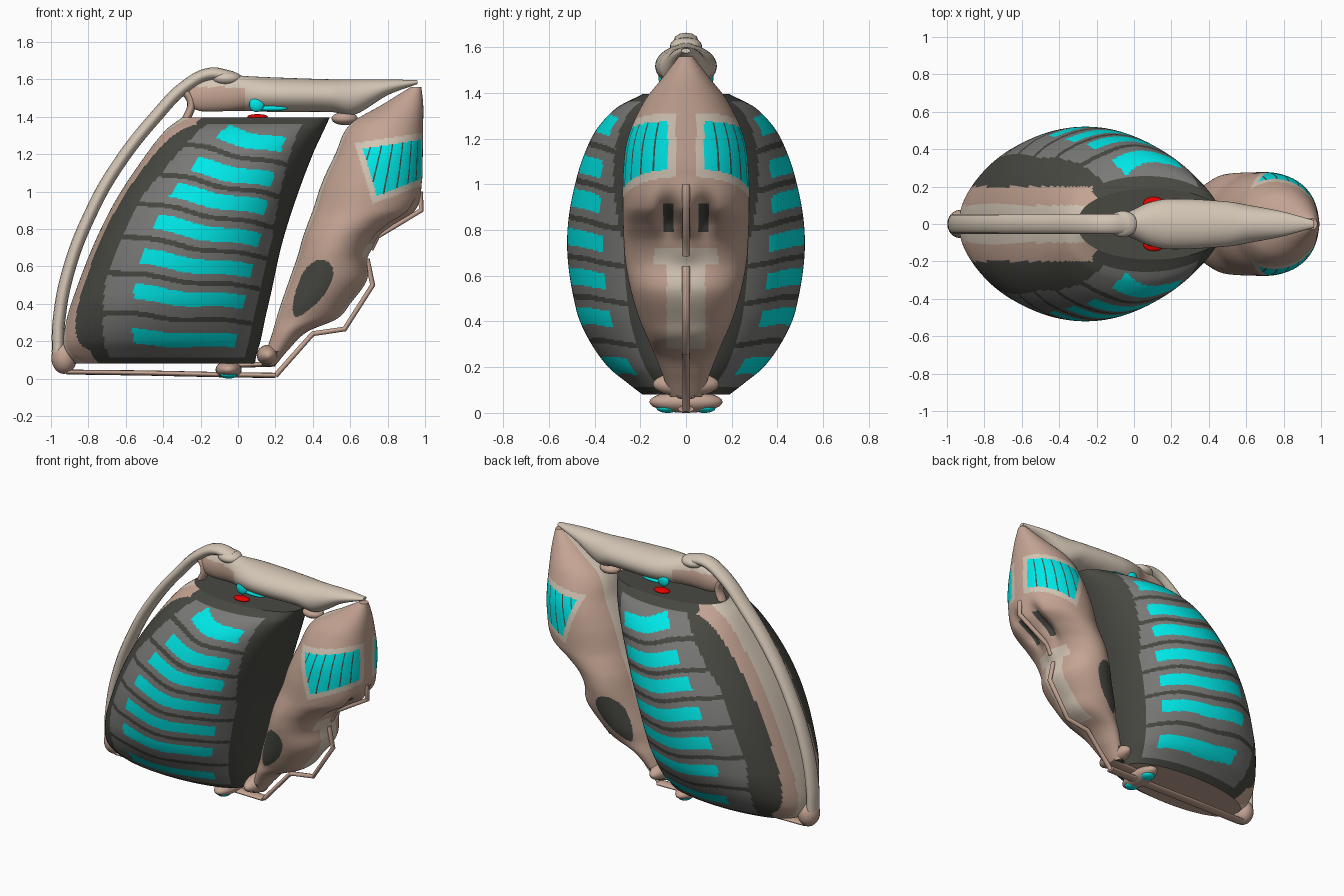
import bpy, bmesh, math
from mathutils import Vector

if "Cube" in bpy.data.objects:
    bpy.data.objects.remove(bpy.data.objects["Cube"])


def material(name, rgb):
    m = bpy.data.materials.new(name)
    m.use_nodes = True
    m.diffuse_color = (*rgb, 1)
    m.node_tree.nodes["Principled BSDF"].inputs["Base Color"].default_value = (*rgb, 1)
    m.node_tree.nodes["Principled BSDF"].inputs["Roughness"].default_value = 0.7
    return m


MATS = [material("skin pink", (0.55, 0.37, 0.29)), material("pale beige", (0.65, 0.56, 0.46)),
        material("dark grey", (0.065, 0.065, 0.055)), material("mid grey", (0.19, 0.19, 0.185)),
        material("cyan", (0.0, 0.8, 0.8)), material("red", (0.9, 0.0, 0.0))]
PINK, BEIGE, DARK, GREY, CYAN, RED = range(6)


def sample(rows, t):
    """Smooth interpolation through rows of (t, low, high, half width)."""
    i = max(k for k in range(len(rows) - 1) if rows[k][0] <= t + 1e-9)
    a, b = rows[i], rows[i + 1]
    h = b[0] - a[0]
    f = (t - a[0]) / h

    def slope(k, c):
        p, q = rows[max(k - 1, 0)], rows[min(k + 1, len(rows) - 1)]
        return (q[c] - p[c]) / (q[0] - p[0]) * h

    return [(2*f**3 - 3*f*f + 1) * a[c] + (f**3 - 2*f*f + f) * slope(i, c)
            + (3*f*f - 2*f**3) * b[c] + (f**3 - f*f) * slope(i + 1, c) for c in (1, 2, 3)]


def loft(name, rows, nu, nv, rule, power=1.0, along_x=False, shape=None):
    """Closed skin over oval sections stacked along z (or x)."""
    bm = bmesh.new()
    t0, t1 = rows[0][0], rows[-1][0]
    rings = []
    for j in range(nv + 1):
        t = t0 + (t1 - t0) * j / nv
        lo, hi, w = sample(rows, t)
        ring = []
        for i in range(nu):
            th = 2 * math.pi * i / nu
            s = math.sin(th)
            a = (lo + hi) / 2 - (hi - lo) / 2 * math.cos(th)
            y = math.copysign(abs(s) ** power, s) * w
            co = Vector((t, y, a) if along_x else (a, y, t))
            if shape:
                co = shape(co, math.cos(th))
            ring.append(bm.verts.new(co))
        rings.append(ring)
    for r, q in zip(rings, rings[1:]):
        for i in range(nu):
            k = (i + 1) % nu
            bm.faces.new((r[i], r[k], q[k], q[i])).smooth = True
    bm.faces.new(rings[0])
    bm.faces.new(rings[-1])
    bmesh.ops.recalc_face_normals(bm, faces=bm.faces)
    for f in bm.faces:
        c = f.calc_center_median()
        lo, hi, w = sample(rows, min(max(c.x if along_x else c.z, t0), t1))
        f.material_index = rule(c, (c.x - lo) / (hi - lo), len(f.verts) > 4)
    me = bpy.data.meshes.new(name)
    bm.to_mesh(me)
    bm.free()
    for m in MATS:
        me.materials.append(m)
    ob = bpy.data.objects.new(name, me)
    bpy.context.collection.objects.link(ob)


def rail(name, pts, depth, wide, mat, smooth=True):
    """Tube through (x, z) points, widened across y."""
    cu = bpy.data.curves.new(name, "CURVE")
    cu.dimensions = "3D"
    cu.bevel_depth = depth
    cu.bevel_resolution = 4
    cu.use_fill_caps = True
    sp = cu.splines.new("BEZIER" if smooth else "POLY")
    target = sp.bezier_points if smooth else sp.points
    target.add(len(pts) - 1)
    for p, (x, z) in zip(target, pts):
        if smooth:
            p.co = (x, 0, z)
            p.handle_left_type = p.handle_right_type = "AUTO"
        else:
            p.co = (x, 0, z, 1)
    cu.materials.append(MATS[mat])
    ob = bpy.data.objects.new(name, cu)
    ob.scale.y = wide
    bpy.context.collection.objects.link(ob)


def blob(name, pos, size, mat):
    bpy.ops.mesh.primitive_uv_sphere_add(segments=24, ring_count=14, location=pos)
    ob = bpy.context.object
    ob.name = name
    ob.scale = size
    ob.data.materials.append(MATS[mat])
    bpy.ops.object.shade_smooth()


# Striped lens-shaped body
STRIPES = (0.21, 0.43, 0.605, 0.78, 0.95, 1.095, 1.275)


def body_colour(c, u, cap):
    if cap:
        return PINK if c.z < 0.5 else DARK
    if abs(c.y) < 0.2 and (u < 0.13 or (c.z > 0.9 and c.x < -0.22)):
        return BEIGE if abs(c.y) < 0.1 else PINK
    bend = abs(c.z - 0.75)
    left = 0.13 + 0.22 * max(0, bend - 0.2)
    right = 0.94 - 0.17 * max(0, c.z - 0.75)
    if not left < u < right or not 0.11 < c.z < 1.365:
        return DARK
    s = c.z + 0.17 * min(1, c.z / 0.8) * (u - 0.6) + 0.008 * math.sin(14 * u)
    near = sorted(abs(s - k) for k in STRIPES)
    if near[0] < 0.038 and left + 0.15 < u < right - 0.06:
        return CYAN
    return DARK if near[1] - near[0] < 0.025 else GREY


loft("striped_body",
     [(0.08, -0.875, 0.09, 0.19), (0.13, -0.92, 0.1, 0.255), (0.2, -0.935, 0.12, 0.34),
      (0.32, -0.915, 0.145, 0.425), (0.45, -0.875, 0.175, 0.48), (0.72, -0.77, 0.235, 0.52),
      (0.96, -0.65, 0.31, 0.495), (1.2, -0.49, 0.4, 0.415), (1.33, -0.385, 0.46, 0.31),
      (1.395, -0.3, 0.49, 0.19)], 192, 200, body_colour, 0.86)


# Face mask with brow panels, eye hollows and a pale muzzle
MASK_SIDES = 192


def mask_shape(co, cos_th):
    if cos_th < 0:
        eye = math.exp(-((abs(co.y) - 0.08) / 0.045) ** 2 - ((co.z - 0.86) / 0.08) ** 2)
        nose = math.exp(-(co.y / 0.05) ** 2 - ((co.z - 0.7) / 0.05) ** 2)
        co.x += 0.015 * nose - 0.08 * eye
    return co


def mask_colour(c, u, cap):
    x, y, z = c.x, abs(c.y), c.z
    panel = min(x - 0.67 - 0.3 * (1.22 - z), 1.23 + 0.15 * (x - 0.67) - z,
                z - 0.98 - 0.38 * (x - 0.75), y - 0.08)
    if panel > 0:
        turn = math.acos(max(-1, min(1, 1 - 2 * u))) / (2 * math.pi)
        return DARK if int(turn * MASK_SIDES) % 8 == 0 else CYAN
    if panel > -0.035 and x > 0.6:
        return BEIGE
    if u > 0.5 and 0.05 < y < 0.1 and 0.79 < z < 0.92:
        return DARK
    if u > 0.6 and 0.28 < z < 0.72 and y < (0.14 if z > 0.65 else 0.085):
        return BEIGE
    dx, dz = x - 0.39, z - 0.48
    along, across = dx * 0.5 + dz * 0.86, dx * 0.86 - dz * 0.5
    if (along / 0.17) ** 2 + (across / (0.075 + 0.15 * along)) ** 2 < 1:
        return DARK
    if z < 0.15 and u < 0.6:
        return DARK
    return BEIGE if u < 0.03 else PINK


loft("face_mask",
     [(0.07, 0.12, 0.2, 0.07), (0.16, 0.155, 0.275, 0.1), (0.25, 0.185, 0.37, 0.135),
      (0.32, 0.205, 0.53, 0.165), (0.4, 0.23, 0.6, 0.2), (0.53, 0.275, 0.69, 0.24),
      (0.66, 0.32, 0.69, 0.265), (0.75, 0.345, 0.74, 0.272), (0.82, 0.37, 0.83, 0.275),
      (0.9, 0.4, 0.95, 0.277), (1.05, 0.45, 0.983, 0.275), (1.2, 0.52, 0.988, 0.255),
      (1.36, 0.6, 0.99, 0.185), (1.47, 0.78, 0.99, 0.1), (1.56, 0.925, 0.98, 0.03)],
     MASK_SIDES, 190, mask_colour, 0.9, shape=mask_shape)

# Upper crest pod
loft("crest_pod",
     [(-0.27, 1.46, 1.55, 0.02), (-0.2, 1.43, 1.59, 0.045), (-0.05, 1.43, 1.62, 0.06),
      (0.08, 1.43, 1.615, 0.115), (0.2, 1.425, 1.61, 0.135), (0.5, 1.425, 1.6, 0.12),
      (0.62, 1.41, 1.6, 0.1), (0.8, 1.515, 1.6, 0.065), (0.96, 1.575, 1.595, 0.02)],
     40, 80, lambda c, u, cap: PINK if c.x < 0.03 and c.z < 1.56 else BEIGE, along_x=True)
blob("crest_joint", (0.57, 0, 1.39), (0.07, 0.06, 0.035), PINK)
blob("crest_knob", (-0.06, 0, 1.605), (0.08, 0.07, 0.04), BEIGE)

# Rails outlining the silhouette
rail("back_rail", [(-0.962, 0.14), (-0.958, 0.3), (-0.905, 0.58), (-0.78, 0.9), (-0.65, 1.13),
                   (-0.44, 1.4), (-0.27, 1.57), (-0.15, 1.628), (-0.03, 1.61)], 0.034, 1.6, BEIGE)
rail("rear_top_link", [(-0.29, 1.55), (-0.25, 1.47), (-0.28, 1.38)], 0.022, 1.6, PINK)
rail("bottom_rail", [(-0.96, 0.08), (-0.91, 0.035), (-0.5, 0.03), (-0.05, 0.02), (0.2, 0.017)],
     0.014, 2.5, PINK, False)
rail("base_bridge", [(-0.05, 0.07), (0.2, 0.078)], 0.014, 3, PINK, False)
rail("chin_rail", [(0.2, 0.015), (0.4, 0.24), (0.57, 0.265), (0.72, 0.5), (0.69, 0.64)],
     0.014, 1.2, PINK, False)
rail("brow_rail", [(0.71, 0.69), (0.745, 0.76), (0.98, 0.9), (0.975, 1.0)],
     0.014, 1.2, PINK, False)

# Knobs at the base corners
blob("rear_foot", (-0.93, 0, 0.11), (0.068, 0.075, 0.085), PINK)
blob("base_crossbar", (-0.05, 0, 0.048), (0.07, 0.16, 0.048), PINK)
blob("chin_knob", (0.16, 0, 0.125), (0.06, 0.145, 0.055), PINK)

# Paired accents on the crest and under the base
for side, y in (("right", -1), ("left", 1)):
    blob(side + "_cyan_accent", (0.1, y * 0.1, 1.465), (0.04, 0.02, 0.04), CYAN)
    blob(side + "_cyan_tail", (0.18, y * 0.088, 1.445), (0.085, 0.02, 0.015), CYAN)
    blob(side + "_red_accent", (0.105, y * 0.11, 1.4), (0.055, 0.035, 0.014), RED)
    blob(side + "_base_pad", (-0.05, y * 0.08, 0.022), (0.045, 0.05, 0.022), CYAN)
